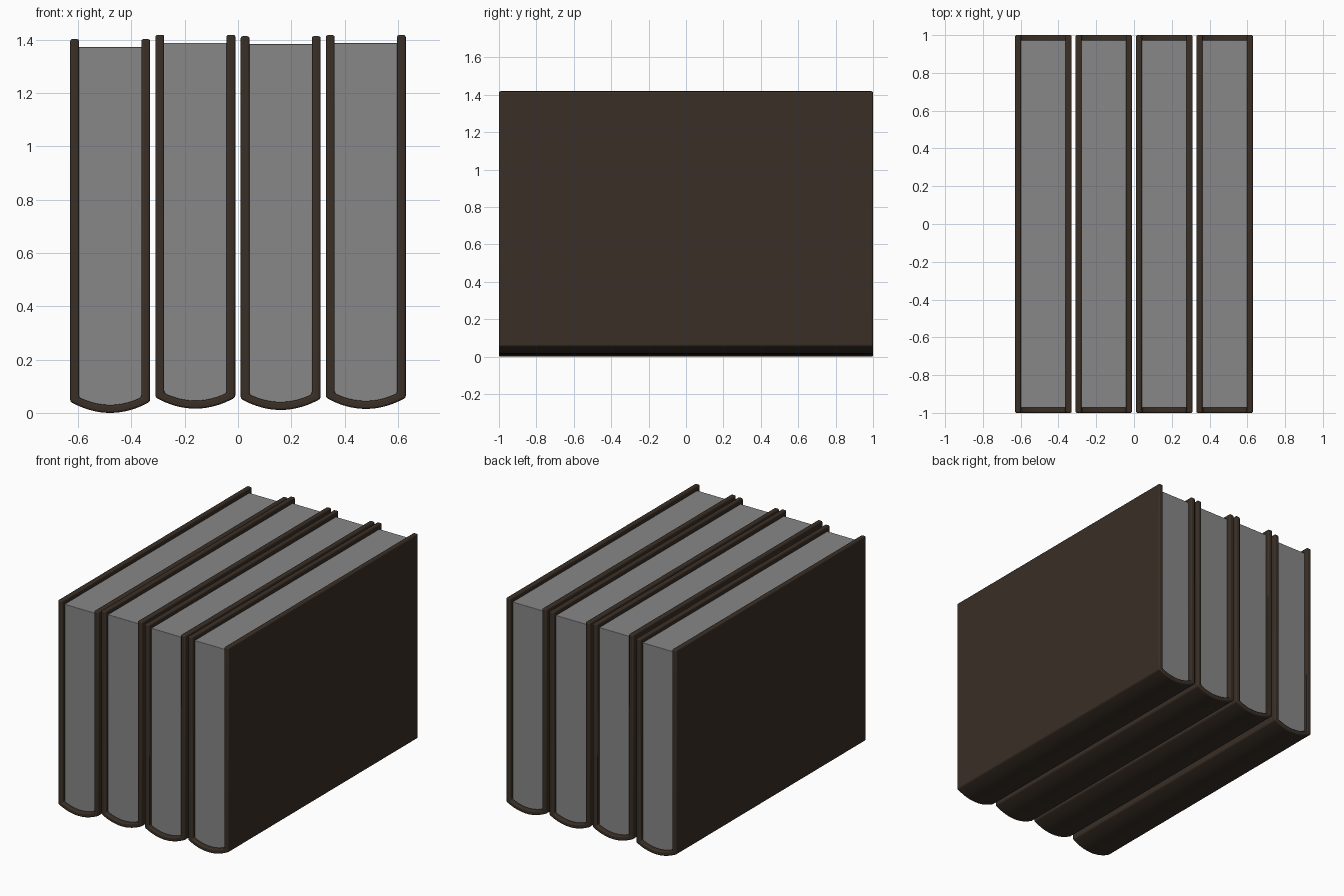
import bpy, bmesh

if "Cube" in bpy.data.objects:
    bpy.data.objects.remove(bpy.data.objects["Cube"])

def material(name, rgb):
    m = bpy.data.materials.new(name)
    m.diffuse_color = (*rgb, 1)
    m.use_nodes = True
    m.node_tree.nodes["Principled BSDF"].inputs["Base Color"].default_value = m.diffuse_color
    return m

COVER = material("dark brown cover", (0.041, 0.028, 0.019))
PAGES = material("warm grey pages", (0.250, 0.242, 0.242))
N = 16  # segments across the rounded spine

def spine_curve(half, low, high):
    """Shallow rounded bottom from left to right."""
    pts = []
    for i in range(N + 1):
        t = -1 + 2 * i / N
        pts.append((half * t, low + (high - low) * t * t))
    return pts

def finish(bm, name, mat, location, bevel):
    bmesh.ops.recalc_face_normals(bm, faces=bm.faces)
    mesh = bpy.data.meshes.new(name)
    bm.to_mesh(mesh)
    bm.free()
    mesh.materials.append(mat)
    obj = bpy.data.objects.new(name, mesh)
    obj.location = location
    bpy.context.collection.objects.link(obj)
    mod = obj.modifiers.new("soft edges", 'BEVEL')
    mod.width = bevel
    mod.segments = 3
    mod.limit_method = 'ANGLE'
    mod.angle_limit = 0.7
    bpy.ops.object.select_all(action='DESELECT')
    obj.select_set(True)
    bpy.context.view_layer.objects.active = obj
    bpy.ops.object.shade_smooth_by_angle(angle=0.6)

def extrude(bm, length):
    """Extrude the flat section at y = -length/2 to the back."""
    res = bmesh.ops.extrude_face_region(bm, geom=bm.faces[:])
    verts = [g for g in res["geom"] if isinstance(g, bmesh.types.BMVert)]
    bmesh.ops.translate(bm, verts=verts, vec=(0, length, 0))

def cover(name, location, h):
    # U-shaped section: two boards joined by a rounded spine
    w, wi = 0.15, 0.117
    outer = [(-w, h)] + spine_curve(w, 0.0, 0.042) + [(w, h)]
    inner = [(-wi, h)] + spine_curve(wi, 0.03, 0.058) + [(wi, h)]
    bm = bmesh.new()
    a = [bm.verts.new((x, -1, z)) for x, z in outer]
    b = [bm.verts.new((x, -1, z)) for x, z in inner]
    for i in range(len(a) - 1):
        bm.faces.new((a[i], a[i + 1], b[i + 1], b[i]))
    extrude(bm, 2.0)
    finish(bm, name, COVER, location, 0.008)

def pages(name, location, h):
    # Page block, set in from the cover ends and fore edge
    half, y = 0.119, 0.973
    section = spine_curve(half, 0.028, 0.056) + [(half, h - 0.03), (-half, h - 0.03)]
    bm = bmesh.new()
    bm.faces.new([bm.verts.new((x, -y, z)) for x, z in section])
    extrude(bm, 2 * y)
    finish(bm, name, PAGES, location, 0.003)

# Row of four books standing on their spines at slightly different heights
for i, (x, z) in enumerate([(-0.48, 0.0), (-0.16, 0.016), (0.16, 0.011), (0.48, 0.015)], 1):
    cover(f"book_cover_{i}", (x, 0, z), 1.403)
    pages(f"book_pages_{i}", (x, 0, z), 1.403)
